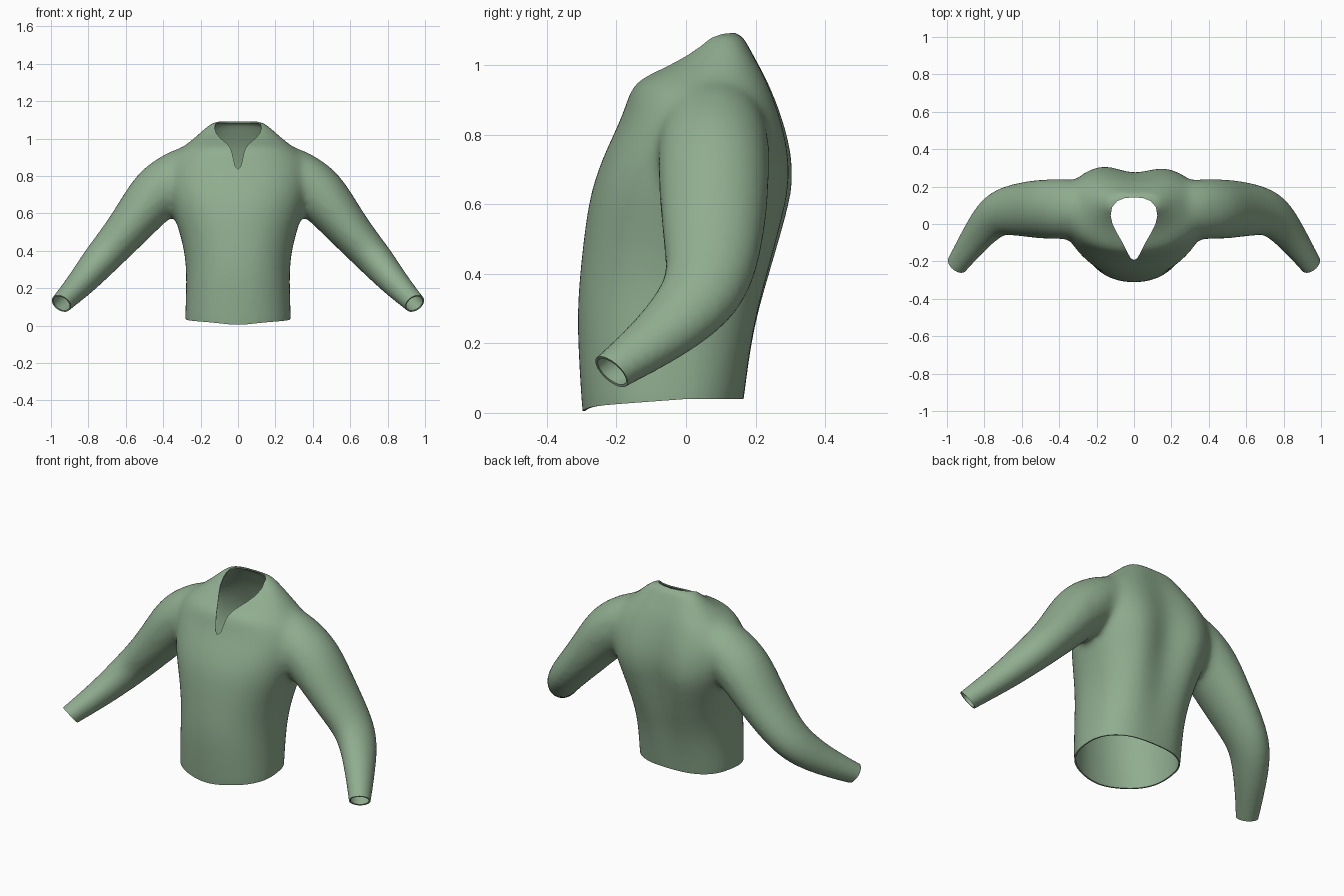
import bpy, bmesh, math
from mathutils import Vector

if "Cube" in bpy.data.objects:
    bpy.data.objects.remove(bpy.data.objects["Cube"])

cloth = bpy.data.materials.new("sage_green_cloth")
cloth.diffuse_color = (0.28, 0.42, 0.28, 1)
cloth.use_nodes = True
cloth.node_tree.nodes["Principled BSDF"].inputs["Base Color"].default_value = cloth.diffuse_color


def loft(bm, rings):
    """Closed tube through rings of points, capped at both ends."""
    loops = [[bm.verts.new(p) for p in ring] for ring in rings]
    n = len(loops[0])
    for a, b in zip(loops, loops[1:]):
        for i in range(n):
            bm.faces.new((a[i], a[(i + 1) % n], b[(i + 1) % n], b[i]))
    bm.faces.new(loops[0][::-1])
    bm.faces.new(loops[-1])


def make_object(name, bm):
    bmesh.ops.recalc_face_normals(bm, faces=bm.faces)
    mesh = bpy.data.meshes.new(name)
    bm.to_mesh(mesh)
    bm.free()
    ob = bpy.data.objects.new(name, mesh)
    bpy.context.collection.objects.link(ob)
    return ob


def apply_modifiers(ob):
    dg = bpy.context.evaluated_depsgraph_get()
    mesh = bpy.data.meshes.new_from_object(ob.evaluated_get(dg))
    ob.modifiers.clear()
    ob.data = mesh


# Torso rings: height, half width, front y, back y
TORSO = [
    (-0.06, 0.28, -0.29, 0.155), (0.04, 0.285, -0.30, 0.167),
    (0.25, 0.275, -0.317, 0.21), (0.40, 0.285, -0.307, 0.262),
    (0.55, 0.33, -0.290, 0.305), (0.65, 0.365, -0.272, 0.328),
    (0.75, 0.385, -0.235, 0.32), (0.85, 0.385, -0.185, 0.29),
    (0.92, 0.345, -0.165, 0.262), (0.96, 0.29, -0.14, 0.245),
    (1.00, 0.24, -0.05, 0.222), (1.06, 0.17, 0.03, 0.185),
    (1.10, 0.125, 0.06, 0.158)]


def torso_ring(z, w, front, back):
    mid, pts = (front + back) / 2, []
    chest = max(0, 1 - abs(z - 0.62) / 0.5)
    for i in range(32):
        a = 2 * math.pi * i / 32
        c, s = math.cos(a), math.sin(a)
        k = 0.78 if s > 0 else 0.93           # flatter back than chest
        x = w * math.copysign(abs(c) ** k, c)
        y = mid + (back - front) / 2 * math.copysign(abs(s) ** k, s)
        if s > 0:                             # spine groove, slight lean
            y -= chest * (0.07 * math.exp(-(x / 0.10) ** 2) + 0.04 * x * s)
        pts.append((x, y, z))
    return pts


# Sleeve stations: centre, radius in the xz plane, radius front to back
SLEEVE = [
    ((0.14, 0.08, 0.90), 0.11, 0.12), ((0.325, 0.08, 0.80), 0.15, 0.165),
    ((0.445, 0.08, 0.70), 0.15, 0.165), ((0.55, 0.08, 0.565), 0.124, 0.154),
    ((0.66, 0.075, 0.435), 0.106, 0.137), ((0.75, 0.05, 0.335), 0.096, 0.120),
    ((0.845, -0.07, 0.22), 0.076, 0.090), ((0.945, -0.215, 0.12), 0.057, 0.060),
    ((0.985, -0.275, 0.075), 0.053, 0.056)]


def sleeve_rings(side):
    pts = [Vector(s[0]) for s in SLEEVE]
    rings = []
    for i, (_, r1, r2) in enumerate(SLEEVE):
        t = (pts[min(i + 1, len(pts) - 1)] - pts[max(i - 1, 0)]).normalized()
        u = Vector((0, 1, 0)).cross(t).normalized()
        v = t.cross(u)
        ring = []
        for k in range(20):
            a = 2 * math.pi * k / 20
            p = pts[i] + u * r1 * math.cos(a) + v * r2 * math.sin(a)
            ring.append((side * p.x, p.y, p.z))
        rings.append(ring)
    return rings


# Fuse torso and sleeves into one smooth body
bm = bmesh.new()
loft(bm, [torso_ring(*r) for r in TORSO])
for side in (1, -1):
    loft(bm, sleeve_rings(side))
shirt = make_object("shirt", bm)
shirt.modifiers.new("round", 'SUBSURF').levels = 2
remesh = shirt.modifiers.new("fuse", 'REMESH')
remesh.mode, remesh.voxel_size = 'VOXEL', 0.015
apply_modifiers(shirt)

# Blend the shoulder seams strongly, everything else lightly
seam = shirt.vertex_groups.new(name="shoulder_seam")
for v in shirt.data.vertices:
    weight = max(0, 1 - abs(abs(v.co.x) - 0.35) / 0.17)
    if weight and v.co.z > 0.45:
        seam.add([v.index], min(1, 2 * weight), 'REPLACE')
blend = shirt.modifiers.new("blend", 'SMOOTH')
blend.factor, blend.iterations, blend.vertex_group = 0.5, 24, seam.name
soften = shirt.modifiers.new("soften", 'SMOOTH')
soften.factor, soften.iterations = 0.5, 5
apply_modifiers(shirt)

# Open the hem and both cuffs
bm = bmesh.new()
bm.from_mesh(shirt.data)


def open_end(point, outward, test):
    faces = [f for f in bm.faces if test(f.calc_center_median())]
    geom = set(faces)
    for f in faces:
        geom.update(f.verts)
        geom.update(f.edges)
    bmesh.ops.bisect_plane(bm, geom=list(geom), plane_co=point,
                           plane_no=outward, clear_outer=True)


open_end((0, 0, 0.04), (0, 0, -1), lambda c: abs(c.x) < 0.5)
for side in (1, -1):
    open_end((side * 0.943, -0.215, 0.118), (side * 0.45, -0.62, -0.64),
             lambda c: c.x * side > 0.8)

# Let the front of the hem dip
for v in bm.verts:
    if abs(v.co.x) < 0.4 and v.co.z < 0.2 and v.co.y < 0:
        dip = 0.022 * min(1, -v.co.y / 0.3) + 0.013 * math.exp(-(v.co.x / 0.12) ** 2)
        v.co.z -= dip * (0.2 - v.co.z) / 0.16
bmesh.ops.recalc_face_normals(bm, faces=bm.faces)
bm.to_mesh(shirt.data)
bm.free()

# Teardrop neckline cutter
half = [(0.0, -0.192), (0.016, -0.185), (0.028, -0.165), (0.058, -0.105),
        (0.09, -0.05), (0.115, 0.0), (0.125, 0.045), (0.117, 0.09),
        (0.09, 0.122), (0.05, 0.138), (0.0, 0.143)]
outline = half + [(-x, y) for x, y in half[-2:0:-1]]
bm = bmesh.new()
loft(bm, [[(x, y, z) for x, y in outline] for z in (0.72, 1.3)])
cutter = make_object("neck_cutter", bm)
cutter.hide_render = True

# Cloth thickness, then the neck opening
solid = shirt.modifiers.new("thickness", 'SOLIDIFY')
solid.thickness, solid.offset = 0.008, -1
cut = shirt.modifiers.new("neck", 'BOOLEAN')
cut.operation, cut.object, cut.solver = 'DIFFERENCE', cutter, 'EXACT'
apply_modifiers(shirt)
bpy.data.objects.remove(cutter)

shirt.data.materials.clear()
shirt.data.materials.append(cloth)
for p in shirt.data.polygons:
    p.material_index = 0
bpy.context.view_layer.objects.active = shirt
shirt.select_set(True)
bpy.ops.object.shade_smooth_by_angle(angle=math.radians(50))
